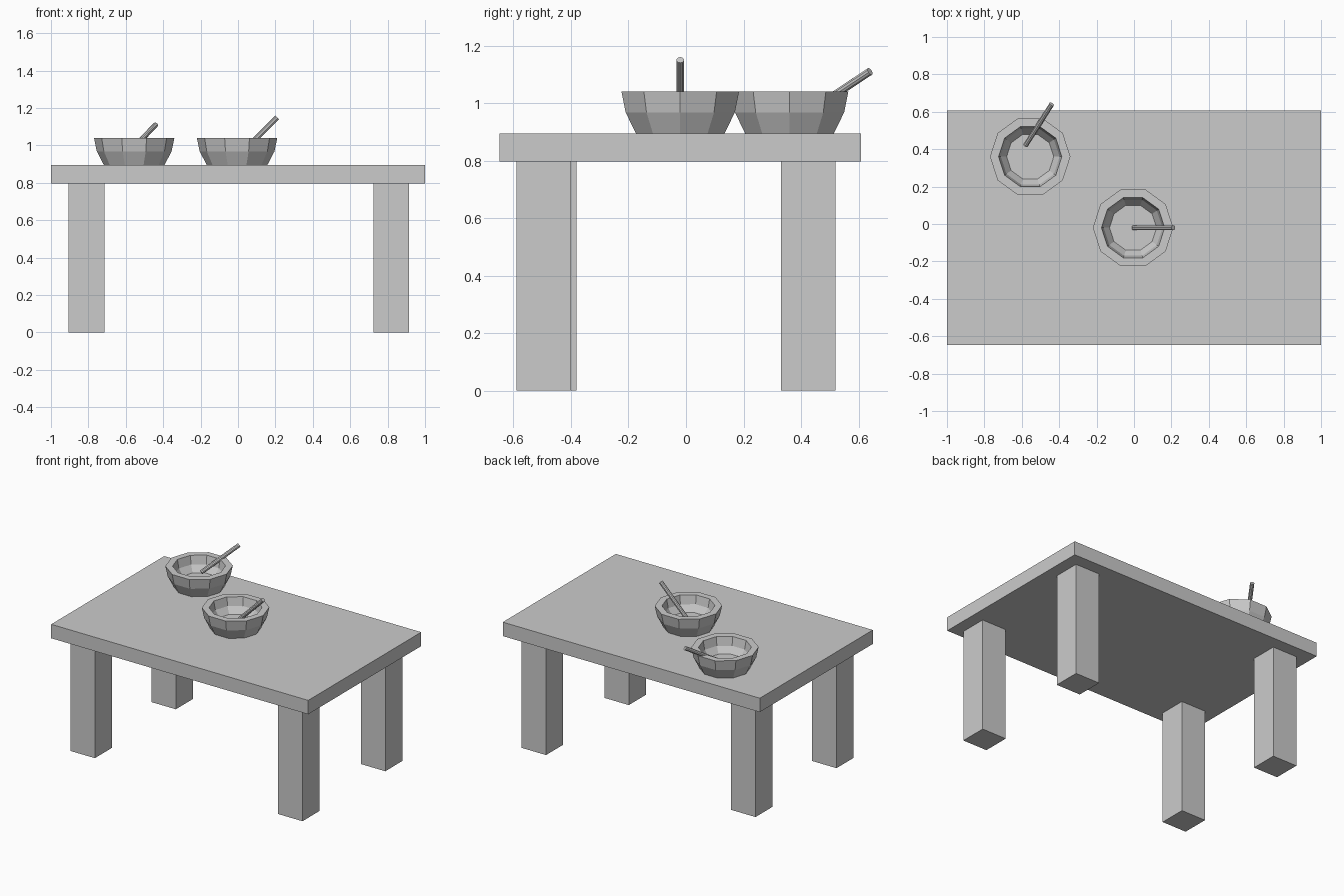
import bpy, math
from mathutils import Vector

if "Cube" in bpy.data.objects:
    bpy.data.objects.remove(bpy.data.objects["Cube"])


def box(name, x0, x1, y0, y1, z0, z1):
    bpy.ops.mesh.primitive_cube_add(size=1, location=((x0 + x1) / 2, (y0 + y1) / 2, (z0 + z1) / 2))
    ob = bpy.context.object
    ob.name = name
    ob.scale = (x1 - x0, y1 - y0, z1 - z0)
    bpy.ops.object.transform_apply(location=False, rotation=False, scale=True)


def bowl(name, cx, cy, z, sides=10):
    # closed wall profile: outer foot, belly, rim, inner wall, inner floor
    profile = [(0.162, 0), (0.200, 0.073), (0.215, 0.145), (0.169, 0.145), (0.157, 0.085), (0.126, 0.04)]
    verts, faces = [], []
    for r, h in profile:
        for i in range(sides):
            a = 2 * math.pi * i / sides
            verts.append((r * math.cos(a), r * math.sin(a), h))
    for k in range(len(profile) - 1):
        for i in range(sides):
            j = (i + 1) % sides
            faces.append((k * sides + i, k * sides + j, (k + 1) * sides + j, (k + 1) * sides + i))
    last = (len(profile) - 1) * sides
    faces.append(tuple(reversed(range(sides))))
    faces.append(tuple(range(last, last + sides)))
    mesh = bpy.data.meshes.new(name)
    mesh.from_pydata(verts, [], faces)
    ob = bpy.data.objects.new(name, mesh)
    ob.location = (cx, cy, z)
    bpy.context.collection.objects.link(ob)


def rod(name, start, end, radius=0.014):
    a, b = Vector(start), Vector(end)
    d = b - a
    bpy.ops.mesh.primitive_cylinder_add(vertices=10, radius=radius, depth=d.length,
                                        location=(a + b) / 2,
                                        rotation=d.to_track_quat('Z', 'Y').to_euler())
    bpy.context.object.name = name


# Table
TOP = 0.895
box("table_top", -1, 1, -0.648, 0.608, 0.797, TOP)
W = 0.19
for name, x, y in [("front_left_leg", -0.905, -0.57), ("front_right_leg", 0.725, -0.59),
                   ("back_left_leg", -0.905, 0.33), ("back_right_leg", 0.725, 0.33)]:
    box(name, x, x + W, y, y + W, 0, 0.797)

# Bowls with their stirring sticks
bowl("centre_bowl", -0.005, -0.02, TOP)
bowl("back_bowl", -0.555, 0.36, TOP)
rod("centre_stick", (-0.002, -0.02, 0.938), (0.21, -0.02, 1.15))
rod("back_stick", (-0.58, 0.42, 0.965), (-0.44, 0.64, 1.11))
